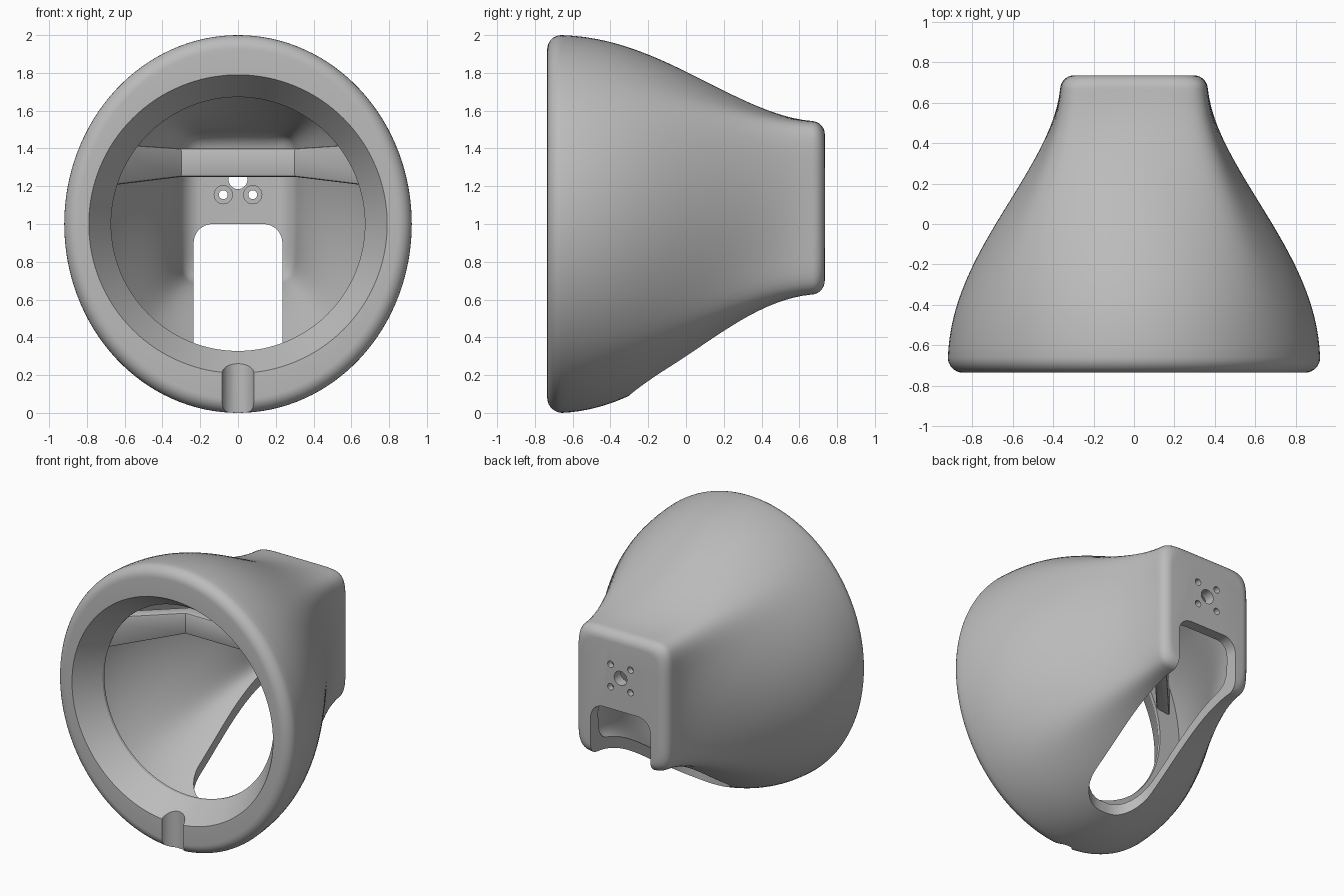
import bpy, bmesh, math
from mathutils import Matrix

if "Cube" in bpy.data.objects:
    bpy.data.objects.remove(bpy.data.objects["Cube"])

grey = bpy.data.materials.new("plain_grey")
grey.use_nodes = True
grey.diffuse_color = (0.5, 0.5, 0.5, 1)
grey.node_tree.nodes["Principled BSDF"].inputs["Base Color"].default_value = (0.5, 0.5, 0.5, 1)

SIDES = 128
WALL = 0.075
BACK = 0.735


def make_object(name, bm):
    bmesh.ops.recalc_face_normals(bm, faces=bm.faces)
    mesh = bpy.data.meshes.new(name)
    bm.to_mesh(mesh)
    bm.free()
    mesh.materials.append(grey)
    obj = bpy.data.objects.new(name, mesh)
    bpy.context.collection.objects.link(obj)
    return obj


def activate(obj):
    bpy.ops.object.select_all(action="DESELECT")
    obj.select_set(True)
    bpy.context.view_layer.objects.active = obj


def cut(obj, cutter):
    cutter.hide_render = True
    mod = obj.modifiers.new("cut", "BOOLEAN")
    mod.operation, mod.solver, mod.object = "DIFFERENCE", "EXACT", cutter
    activate(obj)
    bpy.ops.object.modifier_apply(modifier=mod.name)
    bpy.data.objects.remove(cutter)


def section(y, inset=0.0, at=None):
    """Blend from the front oval to the rounded rectangle at the back."""
    u = min(max((y + 0.66) / 1.33, 0), 1) ** 1.15
    s = 0.8 * u * u * (3 - 2 * u) + 0.2 * u
    points = []
    for i in range(SIDES):
        a = 2 * math.pi * i / SIDES
        c, d = math.cos(a), math.sin(a)
        r = (abs(c) ** 8 + abs(d) ** 8) ** (-1 / 8)
        x = (1 - s) * (0.92 - inset) * c + s * (0.365 - inset) * r * c
        z = (1 - s) * (1 + (1 - inset) * d) + s * (1.085 + (0.46 - inset) * r * d)
        points.append((x, y if at is None else at, z))
    return points


def circle(y, radius):
    step = 2 * math.pi / SIDES
    return [(radius * math.cos(i * step), y, 1 + radius * math.sin(i * step)) for i in range(SIDES)]


def rounded_end(y_end, radius, inset, direction):
    """Quarter-round rings running up to a flat end."""
    rings = []
    for k in range(1, 8):
        a = k / 7 * math.pi / 2
        y = y_end - direction * radius * (1 - math.sin(a))
        rings.append(section(y, inset + radius * (1 - math.cos(a)), y))
    return rings


# Shell: outer skin, front rim, tapered mouth, then inner skin
N = 28
outer = [section(-0.66 + 1.325 * k / N) for k in range(N + 1)]
inner = [section(-0.54 + 1.1 * k / N, WALL) for k in range(N + 1)]
rings = rounded_end(BACK, 0.07, 0, 1)[::-1] + outer[::-1]
rings += rounded_end(-BACK, 0.075, 0, -1)
rings += [circle(-BACK, 0.79), circle(-0.56, 0.672), circle(-0.54, 0.672)]
rings += inner + rounded_end(0.66, 0.1, WALL, 1)

bm = bmesh.new()
loops = [[bm.verts.new(p) for p in ring] for ring in rings]
for a, b in zip(loops, loops[1:]):
    for i in range(SIDES):
        j = (i + 1) % SIDES
        bm.faces.new((a[i], a[j], b[j], b[i]))
bm.faces.new(loops[0])
bm.faces.new(loops[-1])
shell = make_object("tapered_shell", bm)

# Slot through the back wall and the underside
bm = bmesh.new()
bmesh.ops.create_cube(bm, size=1)
bmesh.ops.transform(bm, verts=bm.verts, matrix=Matrix.Translation((0, 0.35, 0.25)) @ Matrix.Diagonal((0.47, 1.3, 1.5, 1)))


def round_edges(test, radius):
    edges = [e for e in bm.edges if all(test(v.co) for v in e.verts)]
    edges = [e for e in edges if abs(e.verts[0].co.x - e.verts[1].co.x) < 0.01]
    bmesh.ops.bevel(bm, geom=edges, offset=radius, segments=8, profile=0.5, affect="EDGES")


round_edges(lambda p: p.z > 0.9, 0.1)
round_edges(lambda p: p.y < -0.2 and p.z < 0.95 and abs(p.x) > 0.2, 0.2)
cut(shell, make_object("slot_cutter", bm))


def cylinder(name, radius, length, place, upright=False):
    bm = bmesh.new()
    turn = Matrix.Identity(4) if upright else Matrix.Rotation(math.pi / 2, 4, "X")
    bmesh.ops.create_cone(bm, cap_ends=True, segments=32, radius1=radius, radius2=radius,
                          depth=length, matrix=Matrix.Translation(place) @ turn)
    return make_object(name, bm)


# Mounting holes, with shallow inside counterbores
cut(shell, cylinder("centre_hole_cutter", 0.05, 0.3, (0, 0.7, 1.235)))
for x in (-0.078, 0.078):
    for z in (1.155, 1.315):
        cut(shell, cylinder("screw_hole_cutter", 0.023, 0.3, (x, 0.7, z)))
        cut(shell, cylinder("counterbore_cutter", 0.048, 0.1, (x, 0.64, z)))

# Groove across the bottom of the rim
cut(shell, cylinder("rim_groove_cutter", 0.085, 0.6, (0, -0.745, 0), True))

# Brace across the inside, widening along its arms
stations = [(-0.75, -0.66, 1.195, 1.43), (-0.3, -0.16, 1.25, 1.4),
            (0.3, -0.16, 1.25, 1.4), (0.75, -0.66, 1.195, 1.43)]
bm = bmesh.new()
frames = []
for x, y, low, high in stations:
    back = y + 0.12
    frames.append([bm.verts.new(p) for p in ((x, y, low), (x, back, low), (x, back, high), (x, y, high))])
for a, b in zip(frames, frames[1:]):
    for i in range(4):
        j = (i + 1) % 4
        bm.faces.new((a[i], a[j], b[j], b[i]))
bm.faces.new(frames[0])
bm.faces.new(frames[-1])
bmesh.ops.bevel(bm, geom=[e for e in bm.edges if abs(e.verts[0].co.x - e.verts[1].co.x) > 0.1],
                offset=0.012, segments=2, profile=0.5, affect="EDGES")
brace = make_object("inner_brace", bm)

for obj in (shell, brace):
    activate(obj)
    bpy.ops.object.shade_smooth_by_angle(angle=math.radians(30))
